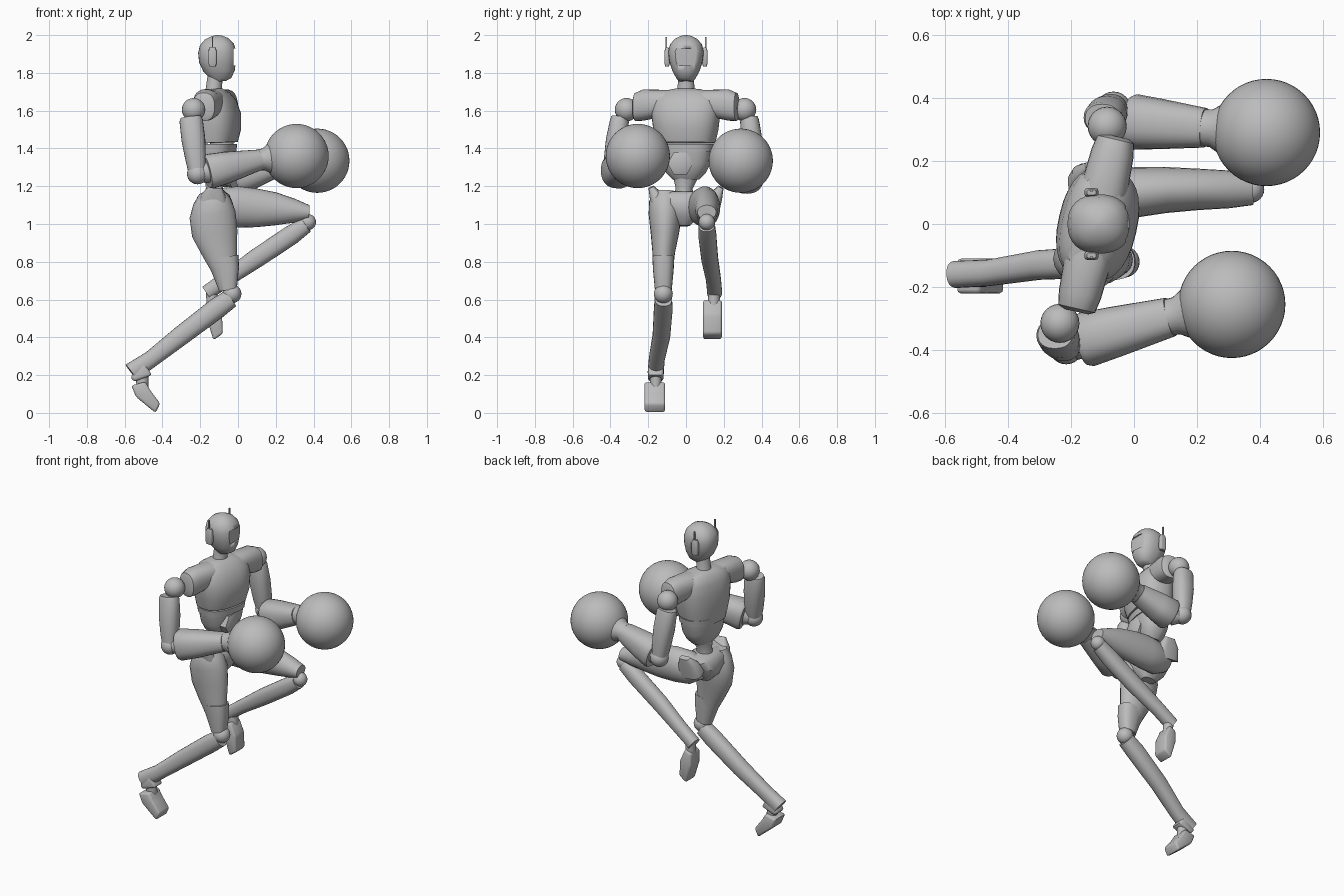
import bpy, bmesh, math
from mathutils import Vector, Matrix

if "Cube" in bpy.data.objects:
    bpy.data.objects.remove(bpy.data.objects["Cube"])

GREY = (0.5, 0.5, 0.5, 1)
grey = bpy.data.materials.new("plain_grey")
grey.use_nodes = True
grey.diffuse_color = GREY
grey.node_tree.nodes["Principled BSDF"].inputs["Base Color"].default_value = GREY

# The upper body is twisted against the hips
PIVOT = Vector((-0.12, 0, 0))
TWIST = (Matrix.Translation(PIVOT) @ Matrix.Rotation(math.radians(-13), 4, "Z")
         @ Matrix.Translation(-PIVOT))


def finish(name, bm, angle=40):
    bmesh.ops.recalc_face_normals(bm, faces=bm.faces)
    mesh = bpy.data.meshes.new(name)
    bm.to_mesh(mesh)
    bm.free()
    obj = bpy.data.objects.new(name, mesh)
    bpy.context.collection.objects.link(obj)
    mesh.materials.append(grey)
    bpy.ops.object.select_all(action="DESELECT")
    obj.select_set(True)
    bpy.context.view_layer.objects.active = obj
    bpy.ops.object.shade_smooth_by_angle(angle=math.radians(angle))
    return obj


def loft(name, rings, hint=(0, 1, 0), power=2.0, sides=24):
    """Skin rings of (x, y, z, half depth, half width) along a path."""
    bm = bmesh.new()
    axis = (Vector(rings[-1][:3]) - Vector(rings[0][:3])).normalized()
    u = axis.cross(Vector(hint)).normalized()
    v = u.cross(axis)
    loops = []
    for x, y, z, a, b in rings:
        loop = []
        for i in range(sides):
            t = math.tau * i / sides
            c, s = math.cos(t), math.sin(t)
            cu = math.copysign(abs(c) ** (2 / power), c)
            sv = math.copysign(abs(s) ** (2 / power), s)
            loop.append(bm.verts.new(Vector((x, y, z)) + u * a * cu + v * b * sv))
        loops.append(loop)
    for low, high in zip(loops, loops[1:]):
        for i in range(sides):
            j = (i + 1) % sides
            bm.faces.new((low[i], low[j], high[j], high[i]))
    bm.faces.new(loops[0])
    bm.faces.new(loops[-1])
    return finish(name, bm)


def ball(name, centre, radius, segments=24):
    bm = bmesh.new()
    bmesh.ops.create_uvsphere(bm, u_segments=segments, v_segments=segments // 2,
                              radius=radius, matrix=Matrix.Translation(centre))
    return finish(name, bm)


def box(name, centre, size):
    bm = bmesh.new()
    bmesh.ops.create_cube(bm, size=1, matrix=Matrix.Translation(centre)
                          @ Matrix.Diagonal((*size, 1)))
    return finish(name, bm)


def slab(name, outline, y0, y1):
    """Side outline in x and z, given thickness along y."""
    bm = bmesh.new()
    face = bm.faces.new([bm.verts.new((x, y0, z)) for x, z in outline])
    new = bmesh.ops.extrude_face_region(bm, geom=[face])["geom"]
    bmesh.ops.translate(bm, vec=(0, y1 - y0, 0),
                        verts=[g for g in new if isinstance(g, bmesh.types.BMVert)])
    bmesh.ops.bevel(bm, geom=bm.edges[:], offset=0.012, segments=2,
                    affect="EDGES", profile=0.5)
    return finish(name, bm, 50)


# Head with a recessed visor, ear pieces and neck
head = loft("head", [(-.10, 0, 1.755, .035, .035), (-.09, 0, 1.77, .055, .05),
                     (-.10, 0, 1.81, .083, .072), (-.108, 0, 1.86, .098, .088),
                     (-.11, 0, 1.91, .101, .094), (-.112, 0, 1.95, .09, .085),
                     (-.112, 0, 1.98, .063, .06), (-.112, 0, 1.995, .03, .03),
                     (-.112, 0, 2.0, .008, .008)], power=2.3, sides=32)
cutter = box("visor_cutter", (.025, 0, 1.885), (.1, .15, .09))
cut = head.modifiers.new("visor", "BOOLEAN")
cut.object = cutter
cut.solver = "EXACT"
bpy.context.view_layer.objects.active = head
bpy.ops.object.modifier_apply(modifier="visor")
bpy.data.objects.remove(cutter)
loft("neck", [(-.13, 0, 1.66, .055, .06), (-.13, 0, 1.70, .043, .045),
              (-.12, 0, 1.79, .04, .042)])
for side, word in ((1, "left"), (-1, "right")):
    loft(word + "_ear", [(-.135, side * .1, 1.835, .017, .01),
                         (-.135, side * .1, 1.85, .022, .014),
                         (-.135, side * .1, 1.915, .022, .014),
                         (-.135, side * .1, 1.935, .014, .008)], power=4)
    box(word + "_antenna", (-.135, side * .105, 1.955), (.006, .008, .07))

# Twisted torso
torso = [
    loft("chest", [(-.12, 0, 1.43, .112, .155), (-.115, 0, 1.50, .125, .172),
                   (-.115, 0, 1.58, .123, .182), (-.122, 0, 1.65, .105, .18),
                   (-.13, 0, 1.695, .075, .15), (-.13, 0, 1.715, .045, .07)],
         power=2.5, sides=32),
    loft("chest_band", [(-.12, 0, 1.385, .105, .146), (-.12, 0, 1.424, .109, .152)],
         power=2.5, sides=32),
    loft("abdomen", [(-.12, 0, 1.235, .05, .07), (-.12, 0, 1.27, .075, .105),
                     (-.12, 0, 1.32, .092, .13), (-.12, 0, 1.39, .1, .143)],
         power=2.4, sides=32),
    loft("shoulder_yoke", [(-.12, -.285, 1.615, .04, .05), (-.12, -.275, 1.62, .06, .075),
                           (-.12, -.23, 1.63, .068, .083), (-.12, -.12, 1.64, .075, .07),
                           (-.12, .12, 1.64, .075, .07), (-.12, .23, 1.63, .068, .083),
                           (-.12, .275, 1.62, .06, .075), (-.12, .285, 1.615, .04, .05)],
         hint=(0, 0, 1), power=2.4),
]
for part in torso:
    part.matrix_world = TWIST
loft("buckle", [(-.08, -.03, 1.32, .068, .068), (-.02, -.03, 1.32, .068, .068),
                (-.012, -.03, 1.32, .05, .05)], hint=(0, 0, 1), sides=6)

# Waist and pelvis
loft("waist", [(-.125, -.01, 1.12, .06, .055), (-.125, -.01, 1.19, .045, .045),
               (-.12, 0, 1.27, .06, .075)])
loft("pelvis", [(-.12, -.01, .99, .045, .03), (-.125, -.01, 1.04, .09, .085),
                (-.13, -.01, 1.1, .105, .14), (-.13, -.01, 1.15, .085, .16),
                (-.13, -.01, 1.17, .06, .1)], power=2.3)
for side, word in ((1, "left"), (-1, "right")):
    loft(word + "_hip_crest", [(-.13, side * .13, 1.08, .08, .05),
                               (-.13, side * .16, 1.15, .065, .035),
                               (-.12, side * .185, 1.195, .035, .015)], power=3)

# Standing right leg
loft("right_thigh", [(-.14, -.11, 1.17, .065, .06), (-.138, -.11, 1.12, .1, .085),
                     (-.135, -.11, 1.05, .123, .088), (-.123, -.112, .95, .121, .075),
                     (-.098, -.118, .85, .094, .06), (-.072, -.12, .76, .07, .052),
                     (-.055, -.12, .65, .045, .042)])
loft("right_knee_guard", [(-.075, -.12, .825, .078, .058), (-.06, -.12, .76, .066, .055),
                          (-.05, -.12, .655, .045, .045)], power=2.5)
ball("right_knee", (-.032, -.12, .63), .05)
loft("right_shin", [(-.04, -.12, .605, .05, .046), (-.11, -.12, .555, .056, .05),
                    (-.3, -.13, .41, .052, .047), (-.46, -.155, .285, .045, .042),
                    (-.565, -.16, .215, .05, .043)], power=2.3)
slab("right_heel", [(-.57, .19), (-.55, .165), (-.455, .2), (-.5, .27)], -.2, -.12)
loft("right_ankle", [(-.51, -.16, .22, .035, .03), (-.505, -.16, .12, .03, .03)])
slab("right_foot", [(-.565, .145), (-.49, .165), (-.465, .12), (-.412, .05),
                    (-.437, 0), (-.54, .085)], -.22, -.11)

# Raised left leg
loft("left_thigh", [(-.17, .08, 1.09, .06, .06), (-.1, .09, 1.09, .1, .088),
                    (0, .1, 1.09, .11, .08), (.1, .108, 1.085, .102, .073),
                    (.2, .11, 1.08, .087, .066), (.3, .11, 1.07, .063, .06),
                    (.375, .11, 1.062, .038, .05)])
ball("left_knee", (.37, .11, 1.01), .043)
loft("left_shin", [(.36, .11, .995, .043, .043), (.28, .113, .94, .052, .048),
                   (.1, .125, .82, .051, .045), (-.06, .145, .71, .042, .04),
                   (-.165, .152, .635, .04, .04)], power=2.3)
loft("left_ankle", [(-.14, .15, .65, .03, .03), (-.135, .145, .54, .03, .032)])
slab("left_foot", [(-.165, .58), (-.12, .6), (-.085, .52), (-.08, .42),
                   (-.13, .385), (-.165, .5)], .09, .19)

# Arms ending in large round gloves
arms = {
    "right": dict(shoulder=(-.235, -.315, 1.605), top=(-.25, -.35, 1.565),
                  elbow=(-.215, -.39, 1.265), start=(-.165, -.37, 1.275),
                  wrist=(.115, -.295, 1.34), glove=(.31, -.255, 1.36)),
    "left": dict(shoulder=(-.085, .31, 1.605), top=(-.1, .335, 1.565),
                 elbow=(-.065, .365, 1.25), start=(-.01, .325, 1.245),
                 wrist=(.225, .305, 1.315), glove=(.42, .29, 1.335)),
}
for word, a in arms.items():
    p = {key: Vector(value) for key, value in a.items()}

    def along(start, end, steps):
        return [(*p[start].lerp(p[end], t), r, s) for t, r, s in steps]

    ball(word + "_shoulder", p["shoulder"], .062)
    loft(word + "_upper_arm", along("top", "elbow", [
        (0, .055, .045), (.06, .062, .05), (.4, .063, .058), (.75, .054, .055),
        (1, .045, .045)]), power=2.3)
    ball(word + "_elbow", p["elbow"], .055)
    loft(word + "_elbow_link", along("elbow", "start", [(0, .045, .045), (1, .06, .06)]))
    loft(word + "_forearm", along("start", "wrist", [
        (0, .085, .08), (.06, .093, .088), (.4, .083, .08), (.75, .067, .07),
        (1, .055, .063)]), power=2.4)
    loft(word + "_cuff", along("wrist", "glove", [
        (-.05, .055, .058), (.1, .058, .06), (.35, .09, .09)]))
    ball(word + "_glove", p["glove"], .17, 48)
